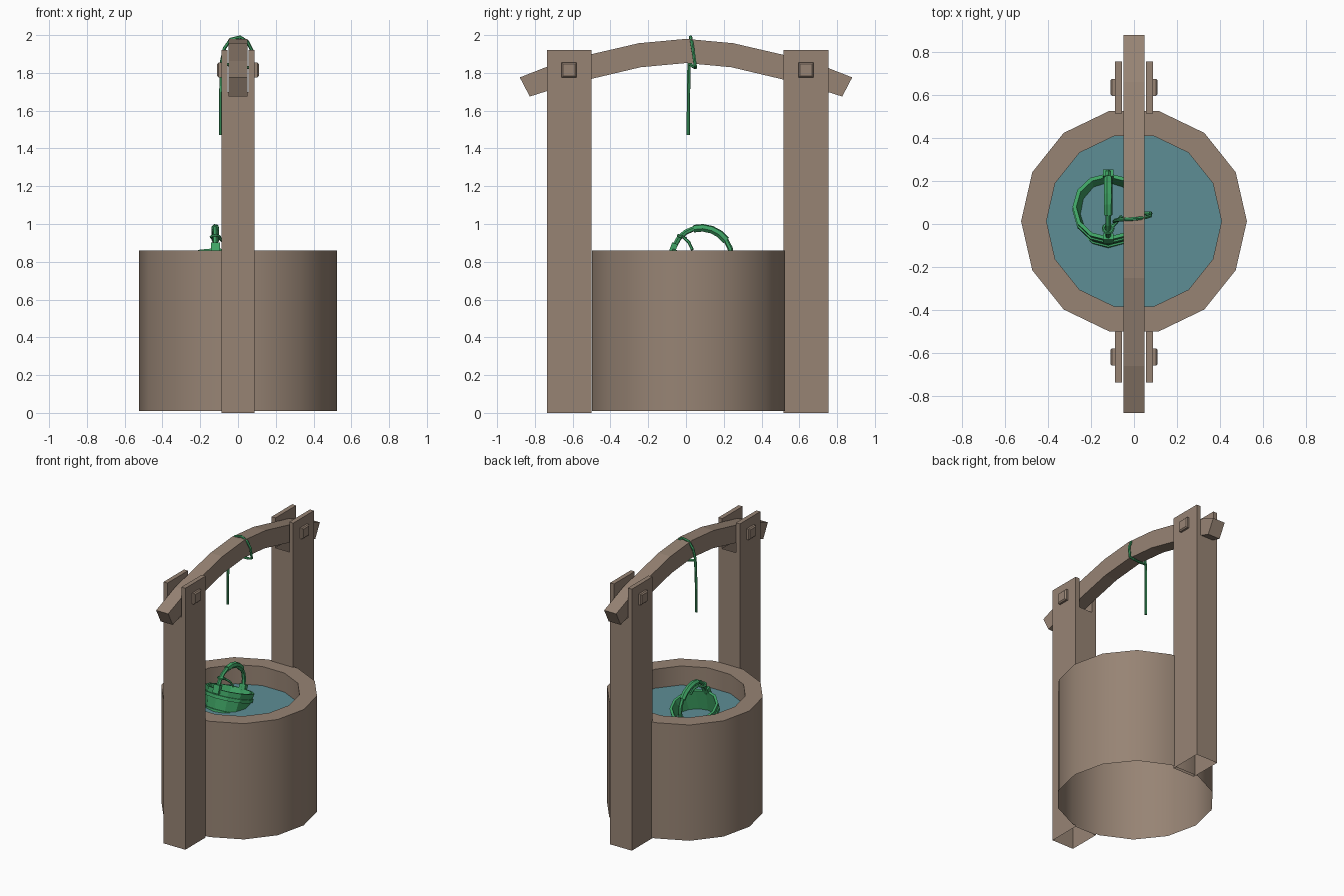
import bpy, math
from math import sin, cos, pi, radians
from mathutils import Matrix, Vector

if "Cube" in bpy.data.objects:
    bpy.data.objects.remove(bpy.data.objects["Cube"])


def material(name, rgb):
    m = bpy.data.materials.new(name)
    m.diffuse_color = (*rgb, 1)
    m.use_nodes = True
    m.node_tree.nodes["Principled BSDF"].inputs["Base Color"].default_value = m.diffuse_color
    return m


WOOD = material("wood", (0.31, 0.23, 0.175))
GREEN = material("green", (0.05, 0.37, 0.13))
WATER = material("water", (0.11, 0.27, 0.30))


def make(name, verts, faces, mat, smooth=False):
    me = bpy.data.meshes.new(name)
    me.from_pydata(verts, [], faces)
    ob = bpy.data.objects.new(name, me)
    bpy.context.collection.objects.link(ob)
    me.materials.append(mat)
    if smooth:
        bpy.ops.object.select_all(action='DESELECT')
        ob.select_set(True)
        bpy.context.view_layer.objects.active = ob
        bpy.ops.object.shade_smooth_by_angle(angle=radians(30))
    return ob


def lathe(name, profile, n, mat, matrix, cap=False, closed=False, smooth=False):
    """Spin (radius, z) points around local z."""
    verts = [matrix @ Vector((r * cos(2 * pi * i / n), r * sin(2 * pi * i / n), z))
             for r, z in profile for i in range(n)]
    k = len(profile)
    faces = []
    for j in range(k if closed else k - 1):
        a, b = j * n, (j + 1) % k * n
        faces += [(a + i, a + (i + 1) % n, b + (i + 1) % n, b + i) for i in range(n)]
    if cap:
        faces.append(tuple(range((k - 1) * n, k * n)))
    return make(name, verts, faces, mat, smooth)


def tube(name, pts, radii, mat, sides=6, matrix=Matrix()):
    """Sweep a round section along a path."""
    pts = [Vector(p) for p in pts]
    if not isinstance(radii, list):
        radii = [radii] * len(pts)
    verts, faces, u = [], [], None
    for i, p in enumerate(pts):
        t = (pts[min(i + 1, len(pts) - 1)] - pts[max(i - 1, 0)]).normalized()
        u = t.orthogonal() if u is None else u - t * u.dot(t)
        u.normalize()
        v = t.cross(u)
        for s in range(sides):
            a = 2 * pi * s / sides
            verts.append(matrix @ (p + (u * cos(a) + v * sin(a)) * radii[i]))
    for i in range(len(pts) - 1):
        a, b = i * sides, (i + 1) * sides
        faces += [(a + s, a + (s + 1) % sides, b + (s + 1) % sides, b + s) for s in range(sides)]
    faces += [tuple(range(sides))[::-1], tuple(range(len(verts) - sides, len(verts)))]
    return make(name, verts, faces, mat)


def box(name, x0, x1, y0, y1, z0, z1, mat, matrix=Matrix()):
    verts = [matrix @ Vector((x, y, z)) for z in (z0, z1)
             for x, y in ((x0, y0), (x1, y0), (x1, y1), (x0, y1))]
    faces = [(3, 2, 1, 0), (4, 5, 6, 7)] + [(i, (i + 1) % 4, (i + 1) % 4 + 4, i + 4) for i in range(4)]
    return make(name, verts, faces, mat)


# Well wall (open below) and water
WELL_Y = Matrix.Translation((0, 0.013, 0))
lathe("well_wall", [(0.525, 0.01), (0.525, 0.86), (0.407, 0.86), (0.407, 0.72)][::1],
      14, WOOD, WELL_Y, smooth=True)
lathe("water", [(0.407, 0.72)], 14, WATER, WELL_Y, cap=True)

# Hollow posts, forked at the top, with pegs
XO, XI, SLOT, TOP = 0.088, 0.056, 1.70, 1.92
for tag, y0, y1 in (("front", -0.737, -0.5), ("back", 0.515, 0.755)):
    outline = [(-XO, 0), (XO, 0), (XO, TOP), (XI, TOP), (XI, SLOT), (-XI, SLOT), (-XI, TOP), (-XO, TOP)]
    verts = [(x, y, z) for y in (y0, y1) for x, z in outline]
    faces = [(0, 1, 2, 3, 4, 5, 6, 7), (15, 14, 13, 12, 11, 10, 9, 8)]
    faces += [(i + 8, (i + 1) % 8 + 8, (i + 1) % 8, i) for i in (1, 2, 3, 5, 6, 7)]
    make(tag + "_post", verts, faces, WOOD)
    yc = (y0 + y1) / 2
    for side, s in (("left", -1), ("right", 1)):
        pv = [(s * x, yc + a * h, 1.815 + b * h)
              for x, h in ((0.085, 0.04), (0.102, 0.04), (0.11, 0.032))
              for a, b in ((-1, -1), (1, -1), (1, 1), (-1, 1))]
        pf = [(j + i, j + (i + 1) % 4, j + 4 + (i + 1) % 4, j + 4 + i) for j in (0, 4) for i in range(4)]
        pf.append((8, 9, 10, 11))
        if s < 0:
            pf = [f[::-1] for f in pf]
        make(f"{tag}_{side}_peg", pv, pf, WOOD)

# Bowed crossbeam
top = [(0, 1.98), (0.25, 1.957), (0.66, 1.862), (0.88, 1.776)]
low = [(0, 1.852), (0.24, 1.83), (0.62, 1.74), (0.827, 1.675)]
mirror = lambda p: [(-y, z) for y, z in p[:0:-1]] + p
verts = []
for (ya, za), (yb, zb) in zip(mirror(top), mirror(low)):
    verts += [(-0.049, ya, za), (0.049, ya, za), (0.049, yb, zb), (-0.049, yb, zb)]
faces = [(0, 1, 2, 3), (27, 26, 25, 24)]
for j in range(0, 24, 4):
    faces += [(j + i, j + 4 + i, j + 4 + (i + 1) % 4, j + (i + 1) % 4) for i in range(4)]
make("crossbeam", verts, faces, WOOD)

# Rope looped over the beam and hanging down
tube("rope", [(-0.092, 0.012, 1.47), (-0.092, 0.013, 1.66), (-0.087, 0.016, 1.86), (-0.072, 0.02, 1.93),
              (-0.038, 0.022, 1.978), (0.01, 0.024, 1.99), (0.05, 0.03, 1.965), (0.075, 0.038, 1.915),
              (0.077, 0.05, 1.835), (0.05, 0.05, 1.828), (-0.01, 0.035, 1.835), (-0.08, 0.018, 1.85)],
     0.009, GREEN)

# Tilted bucket floating in the well, local origin at the rim centre
B = Matrix.Translation((-0.12, 0.08, 0.815)) @ Matrix.Rotation(radians(-20), 4, 'X')
lathe("bucket_body", [(0.128, -0.21), (0.166, 0), (0.148, 0), (0.118, -0.16)], 12, GREEN, B, cap=True)
lathe("bucket_underside", [(0.128, -0.21)], 12, GREEN, B, cap=True)
for name, z in (("upper_hoop", -0.05), ("lower_hoop", -0.15)):
    r = 0.166 + z * 0.18
    lathe(name, [(r - 0.004, z - 0.014), (r + 0.008, z - 0.012), (r + 0.01, z + 0.012), (r - 0.002, z + 0.014)],
          12, GREEN, B, closed=True)

# Bucket handle with thicker grip, and the lugs holding it
angles = [pi * i / 10 for i in range(11)]
arc = [(0, -0.155 * cos(a), 0.02 + 0.145 * sin(a)) for a in angles]
tube("bucket_handle", [(0, -0.155, -0.02)] + arc + [(0, 0.155, -0.02)], 0.014, GREEN, matrix=B)
tube("handle_grip", arc[3:8], 0.021, GREEN, matrix=B)
for name, s in (("front_lug", -1), ("back_lug", 1)):
    box(name, -0.024, 0.024, *sorted((s * 0.142, s * 0.174)), -0.03, 0.03, GREEN, B)

# Broken rope end tied on the handle
tube("rope_knot", [(0.022 * cos(a * 2), -0.135 + 0.022 * sin(a * 2), 0.075) for a in angles], 0.008, GREEN, matrix=B)
tube("rope_end", [(0.02, -0.125, 0.075), (0.045, -0.09, 0.06), (0.06, -0.06, 0.03)], 0.008, GREEN, matrix=B)
